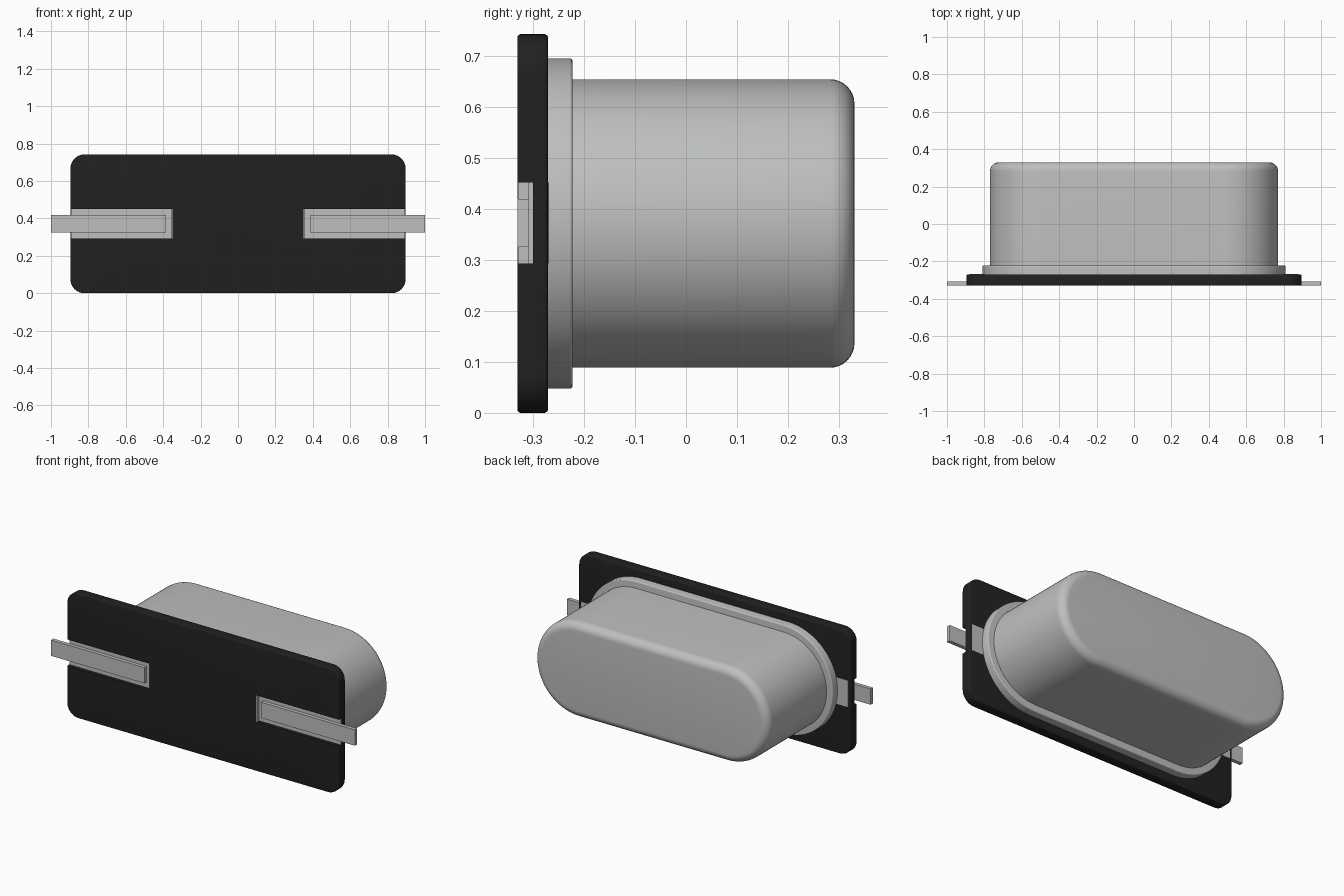
import bpy
import bmesh
import math

cube = bpy.data.objects.get("Cube")
if cube:
    bpy.data.objects.remove(cube, do_unlink=True)

ZC = 0.371  # height of the centre line


def make_material(name, color):
    m = bpy.data.materials.new(name)
    m.use_nodes = True
    m.diffuse_color = color
    b = m.node_tree.nodes["Principled BSDF"]
    b.inputs["Base Color"].default_value = color
    b.inputs["Roughness"].default_value = 0.6
    return m


black = make_material("black plastic", (0.015, 0.015, 0.015, 1))
metal = make_material("grey metal", (0.52, 0.53, 0.51, 1))


def finish(name, bm, mat):
    bmesh.ops.recalc_face_normals(bm, faces=bm.faces)
    me = bpy.data.meshes.new(name)
    bm.to_mesh(me)
    bm.free()
    me.materials.append(mat)
    ob = bpy.data.objects.new(name, me)
    bpy.context.collection.objects.link(ob)
    return ob


def smooth(ob):
    bpy.ops.object.select_all(action='DESELECT')
    ob.select_set(True)
    bpy.context.view_layer.objects.active = ob
    bpy.ops.object.shade_smooth_by_angle(angle=math.radians(35))


def outline(hw, hh, r, segs):
    """Rounded rectangle in x, z around the centre line."""
    pts = []
    for q, (sx, sz) in enumerate([(1, 1), (-1, 1), (-1, -1), (1, -1)]):
        for i in range(segs + 1):
            a = (q + i / segs) * math.pi / 2
            pts.append((sx * (hw - r) + r * math.cos(a),
                        ZC + sz * (hh - r) + r * math.sin(a)))
    return pts


def slab(name, mat, hw, hh, r, y0, y1, front=0.0, back=0.0, segs=16, steps=6):
    """Rounded rectangle extruded along y, with filleted front and back rims."""
    rings = []
    for f, y, s in ((front, y0, 1), (back, y1, -1)):
        n = steps if f else 0
        part = []
        for i in range(n + 1):
            a = math.pi / 2 * i / max(n, 1)
            part.append((f * (1 - math.sin(a)), y + s * f * (1 - math.cos(a))))
        rings += part if s == 1 else part[::-1]
    bm = bmesh.new()
    loops = [[bm.verts.new((x, y, z))
              for x, z in outline(hw - d, hh - d, r - d, segs)]
             for d, y in rings]
    for a, b in zip(loops, loops[1:]):
        for i in range(len(a)):
            j = (i + 1) % len(a)
            bm.faces.new((a[i], a[j], b[j], b[i]))
    bm.faces.new(loops[0])
    bm.faces.new(loops[-1])
    # A stadium's arcs meet in one point, so close up doubles
    bmesh.ops.remove_doubles(bm, verts=bm.verts, dist=1e-5)
    return finish(name, bm, mat)


def box(name, mat, x0, x1, y0, y1, z0, z1, side=1):
    bm = bmesh.new()
    bmesh.ops.create_cube(bm, size=1)
    for v in bm.verts:
        v.co = (side * (x0 if v.co.x < 0 else x1),
                y0 if v.co.y < 0 else y1,
                z0 if v.co.z < 0 else z1)
    return finish(name, bm, mat)


# Base plate with a shallow open-ended slot at each end
plate = slab("base_plate", black, 0.896, 0.371, 0.075, -0.33, -0.27,
             front=0.006, back=0.008, segs=10, steps=4)
for side in (1, -1):
    cutter = box("slot_cutter", black, 0.35, 1.1, -0.4, -0.30, 0.293, 0.451, side)
    cutter.hide_render = True
    mod = plate.modifiers.new("slot", 'BOOLEAN')
    mod.operation = 'DIFFERENCE'
    mod.solver = 'EXACT'
    mod.object = cutter
    bpy.context.view_layer.objects.active = plate
    bpy.ops.object.modifier_apply(modifier=mod.name)
    bpy.data.objects.remove(cutter, do_unlink=True)
smooth(plate)

# Stadium-shaped rim and can
rim = slab("can_rim", metal, 0.81, 0.3235, 0.3235, -0.275, -0.222, back=0.006, segs=24)
smooth(rim)
can = slab("can", metal, 0.77, 0.2825, 0.2825, -0.225, 0.33, back=0.048, segs=24, steps=8)
smooth(can)

# Terminals: slot lining, inner wall, lead and the pad showing at the back
for side, tag in ((1, "left"), (-1, "right")):
    box(tag + "_slot_lining", metal, 0.35, 0.893, -0.309, -0.299, 0.293, 0.451, side)
    box(tag + "_slot_end_wall", metal, 0.348, 0.356, -0.3295, -0.305, 0.293, 0.451, side)
    box(tag + "_lead", metal, 0.385, 1.0, -0.33, -0.308, 0.325, 0.419, side)
    box(tag + "_back_pad", metal, 0.35, 0.88, -0.275, -0.268, 0.293, 0.451, side)
